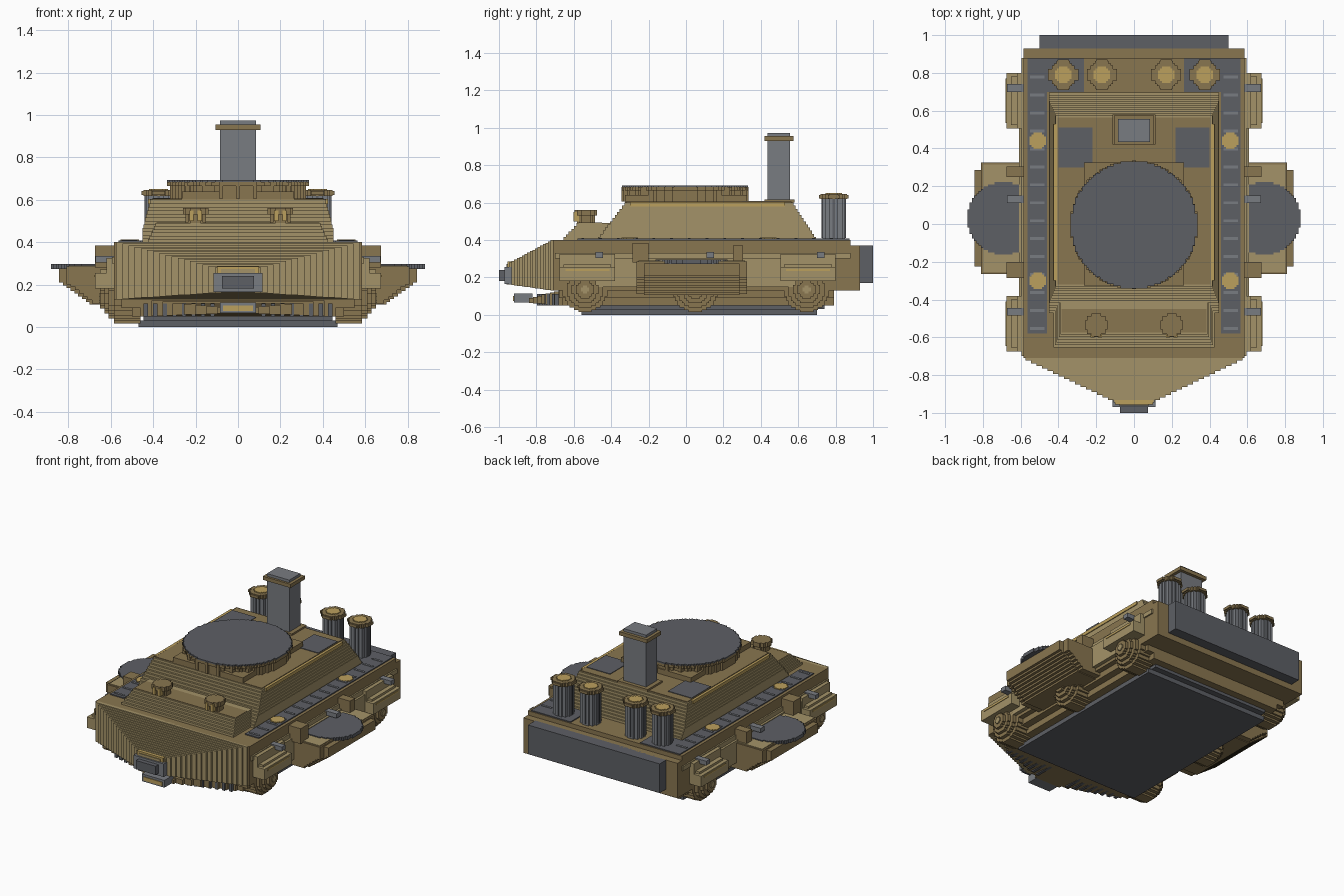
import bpy, bmesh, math

if "Cube" in bpy.data.objects:
    bpy.data.objects.remove(bpy.data.objects["Cube"])


def material(name, rgb):
    m = bpy.data.materials.new(name)
    m.diffuse_color = (*rgb, 1)
    m.use_nodes = True
    m.node_tree.nodes["Principled BSDF"].inputs["Base Color"].default_value = m.diffuse_color
    return m


BROWN = material("brown", (0.25, 0.18, 0.08))
TAN = material("tan", (0.37, 0.29, 0.14))
DARK = material("dark_steel", (0.11, 0.115, 0.13))
STEEL = material("steel", (0.19, 0.2, 0.22))
GOLD = material("gold", (0.5, 0.35, 0.11))


def finish(name, bm, mat, mirror):
    bmesh.ops.recalc_face_normals(bm, faces=bm.faces)
    me = bpy.data.meshes.new(name)
    bm.to_mesh(me)
    bm.free()
    me.materials.append(mat)
    ob = bpy.data.objects.new(name, me)
    bpy.context.collection.objects.link(ob)
    if mirror:
        mod = ob.modifiers.new("mirror", 'MIRROR')
        mod.use_mirror_merge = False
    return ob


def boxes(name, mat, items, mirror=False):
    """One object from boxes given as x0, x1, y0, y1, z0, z1."""
    bm = bmesh.new()
    for x0, x1, y0, y1, z0, z1 in items:
        vs = bmesh.ops.create_cube(bm, size=1)["verts"]
        for v in vs:
            v.co.x = x1 if v.co.x > 0 else x0
            v.co.y = y1 if v.co.y > 0 else y0
            v.co.z = z1 if v.co.z > 0 else z0
    return finish(name, bm, mat, mirror)


def outline(r, cell):
    """Stepped circle outline."""
    n = round(r / cell)
    q = []
    for k in range(n):
        w = max(1, round(math.sqrt(n * n - (k + 0.4) ** 2))) * cell
        q += [(w, k * cell), (w, (k + 1) * cell)]
    q = q[1:]
    pts = q + [(-x, y) for x, y in reversed(q)]
    pts += [(-x, -y) for x, y in q] + [(x, -y) for x, y in reversed(q)]
    return pts


def discs(name, mat, items, cell, axis='z', mirror=False):
    """Stepped discs given as centre u, centre v, radius, start, end along axis."""
    bm = bmesh.new()
    for cu, cv, r, a, b in items:
        rings = []
        for w in (a, b):
            ring = []
            for u, v in outline(r, cell):
                p = (cu + u, cv + v, w) if axis == 'z' else (w, cu + u, cv + v)
                ring.append(bm.verts.new(p))
            rings.append(ring)
        n = len(rings[0])
        for i in range(n):
            j = (i + 1) % n
            bm.faces.new((rings[0][i], rings[0][j], rings[1][j], rings[1][i]))
        bm.faces.new(rings[0])
        bm.faces.new(rings[1])
    return finish(name, bm, mat, mirror)


def lerp(a, b, t):
    return a + (b - a) * t


# Hull, bow wedge and belly
boxes("hull", BROWN, [(-.585, .585, -.71, .88, .13, .40), (-.585, .585, .85, .93, .13, .37),
                      (-.55, .55, -.68, .79, .09, .14), (-.50, .50, -.66, .79, .05, .10)])
boxes("hull_side_belt", TAN, [(.58, .61, -.60, .68, .15, .30), (.58, .595, -.70, .88, .30, .33)], True)
N = 18
boxes("bow", TAN, [(-w, w, -.71 - .25 * (i + 1) / N, -.70, lerp(.13, .165, i / N), lerp(.40, .265, i / N))
                   for i in range(N) for w in [lerp(.575, .08, i / (N - 1))]])
boxes("bow_ram", BROWN, [(-w, w, -.66 - .18 * (i + 1) / 8, -.65, lerp(.05, .065, i / 8), lerp(.13, .085, i / 8))
                         for i in range(8) for w in [lerp(.46, .10, i / 7)]])
boxes("ram_teeth", DARK, [(x - .01, x + .01, -.70 - .13 * (1 - x / .45), -.66, .05, .11)
                          for x in [.12 + .045 * i for i in range(8)]], True)
boxes("ram_tip", STEEL, [(-.085, .085, -.92, -.82, .065, .115)])
boxes("ram_tip_plate", GOLD, [(-.07, .07, -.925, -.915, .075, .10)])
boxes("nose_port", STEEL, [(-.115, .115, -.97, -.92, .165, .255)])
boxes("nose_window", DARK, [(-.075, .075, -1.0, -.96, .18, .24)])
boxes("nose_brow", GOLD, [(-.10, .10, -.955, -.92, .255, .285)])
boxes("underside_skirt", DARK, [(-.47, .47, -.56, .70, 0, .03), (-.445, .445, -.60, .74, .03, .06)])
boxes("rear_bumper", DARK, [(-.50, .50, .92, 1.0, .17, .37)])

# Deck walkways
boxes("deck_walkway", DARK, [(.46, .565, -.58, .70, .39, .407), (.265, .565, .70, .875, .39, .407)], True)
boxes("walkway_rungs", STEEL, [(.475, .55, y, y + .015, .40, .411)
                               for y in [-.56 + .095 * i for i in range(15)]], True)
discs("deck_bolts", GOLD, [(.51, y, .045, .40, .413) for y in (-.30, .44)], .011, 'z', True)

# Stepped superstructure
L = 12
boxes("superstructure", TAN,
      [(-w, w, lerp(-.47, -.33, t), lerp(.695, .575, t), .40 + .2 * i / L, .40 + .2 * (i + 1) / L)
       for i in range(L) for t in [i / (L - 1)] for w in [lerp(.45, .415, max(0, t - .3) / .7)]])
boxes("roof_plate", BROWN, [(-.405, .405, -.32, .565, .59, .605)])
boxes("roof_edge_trim", GOLD, [(.408, .425, -.30, .53, .58, .603)], True)
boxes("front_step", TAN, [(-w, w, lerp(-.655, -.585, i / 5), -.36, .40 + .015 * i, .415 + .015 * i)
                          for i in range(6) for w in [lerp(.425, .39, i / 5)]])
boxes("front_step_top", BROWN, [(-.385, .385, -.575, -.45, .48, .493)])
discs("front_barbettes", BROWN, [(.20, -.535, .05, .48, .53), (.20, -.535, .06, .53, .56)], .012, 'z', True)
boxes("barbette_slits", GOLD, [(.17, .19, -.601, -.55, .50, .55), (.21, .23, -.601, -.55, .50, .55)], True)
boxes("roof_hatches", DARK, [(.22, .40, .30, .51, .60, .609)], True)

# Main turret base
boxes("turret_foot", BROWN, [(-.265, .265, -.325, .325, .60, .64)])
discs("turret_drum", BROWN, [(0, -.005, .325, .60, .665), (0, -.005, .336, .665, .683)], .014)
boxes("turret_drum_ribs", BROWN, [(x - .01, x + .01, -y - .008, y - .002, .605, .683)
                                  for x in [-.24 + .08 * i for i in range(7)]
                                  for y in [math.sqrt(.337 ** 2 - x * x)]])
discs("turret_plate", DARK, [(0, -.005, .336, .683, .692)], .012)

# Main chimney
boxes("chimney_collar", BROWN, [(-.115, .115, .42, .58, .60, .617), (-.105, .105, .42, .575, .93, .955)])
boxes("chimney", STEEL, [(-.085, .085, .435, .555, .60, .973)])

# Four rear smokestacks
SX = (.17, .375)
discs("smokestacks", STEEL, [(x, .79, .06, .40, .625) for x in SX], .012, 'z', True)
boxes("smokestack_flutes", DARK, [(x + .059 * math.cos(a) - .006, x + .059 * math.cos(a) + .006,
                                   .79 + .059 * math.sin(a) - .006, .79 + .059 * math.sin(a) + .006, .41, .62)
                                  for x in SX for a in [math.pi * k / 4 for k in range(8)]], True)
discs("smokestack_caps", BROWN, [(x, .79, .072, .618, .645) for x in SX], .012, 'z', True)
boxes("smokestack_cap_lugs", BROWN, [b for x in SX for b in ((x - .03, x + .03, .71, .87, .623, .641),
                                                             (x - .08, x + .08, .76, .82, .623, .641))], True)
discs("smokestack_cores", GOLD, [(x, .79, .044, .64, .650) for x in SX], .011, 'z', True)

# Round wheels stepped outwards
WY = (-.54, .05, .645)
PROFILE = ((.125, .46, .56), (.115, .56, .585), (.10, .585, .61), (.075, .61, .63), (.045, .63, .65))
discs("wheels", BROWN, [(y, .135, r, a, b) for y in WY for r, a, b in PROFILE], .012, 'x', True)
discs("wheel_hubs", TAN, [(y, .135, .022, .64, .657) for y in WY], .011, 'x', True)

# Front and rear side sponsons
for label, y0, y1 in (("front", -.675, -.38), ("rear", .505, .80)):
    boxes(label + "_sponson", TAN, [(.55, .675, y0, y1, .18, .255), (.55, .62, y0, y1, .25, .325),
                                    (.55, .65, y0 + .02, y1 - .02, .255, .27)], True)
    boxes(label + "_sponson_trim", GOLD, [(.60, .679, y0 + .03, y1 - .03, .235, .245)], True)
boxes("side_handles", STEEL, [(.58, .672, y - .02, y + .02, .305, .335) for y in (-.465, .13, .72)], True)

# Middle side sponsons with stepped underside
M = 9
boxes("middle_sponson", BROWN,
      [(.55, lerp(.70, .845, i / (M - 1)), -.225, .285, .105 + .013 * i, .12 + .013 * i) for i in range(M)]
      + [(.55, .845, -.225, .285, .22, .275),
         (.55, .81, -.265, .325, .20, .285)]
      + [(.55, lerp(.69, .79, i / 5), -.265, .325, .11 + .016 * i, .126 + .016 * i) for i in range(6)], True)
boxes("middle_sponson_deck", TAN, [(.58, .80, -.255, .315, .28, .29)], True)
boxes("sponson_brackets", BROWN, [(.58, .675, -.285, -.20, .28, .385), (.58, .675, .25, .305, .28, .37)], True)
discs("sponson_gun_plate", DARK, [(.69, .03, .19, .272, .296)], .012, 'z', True)
